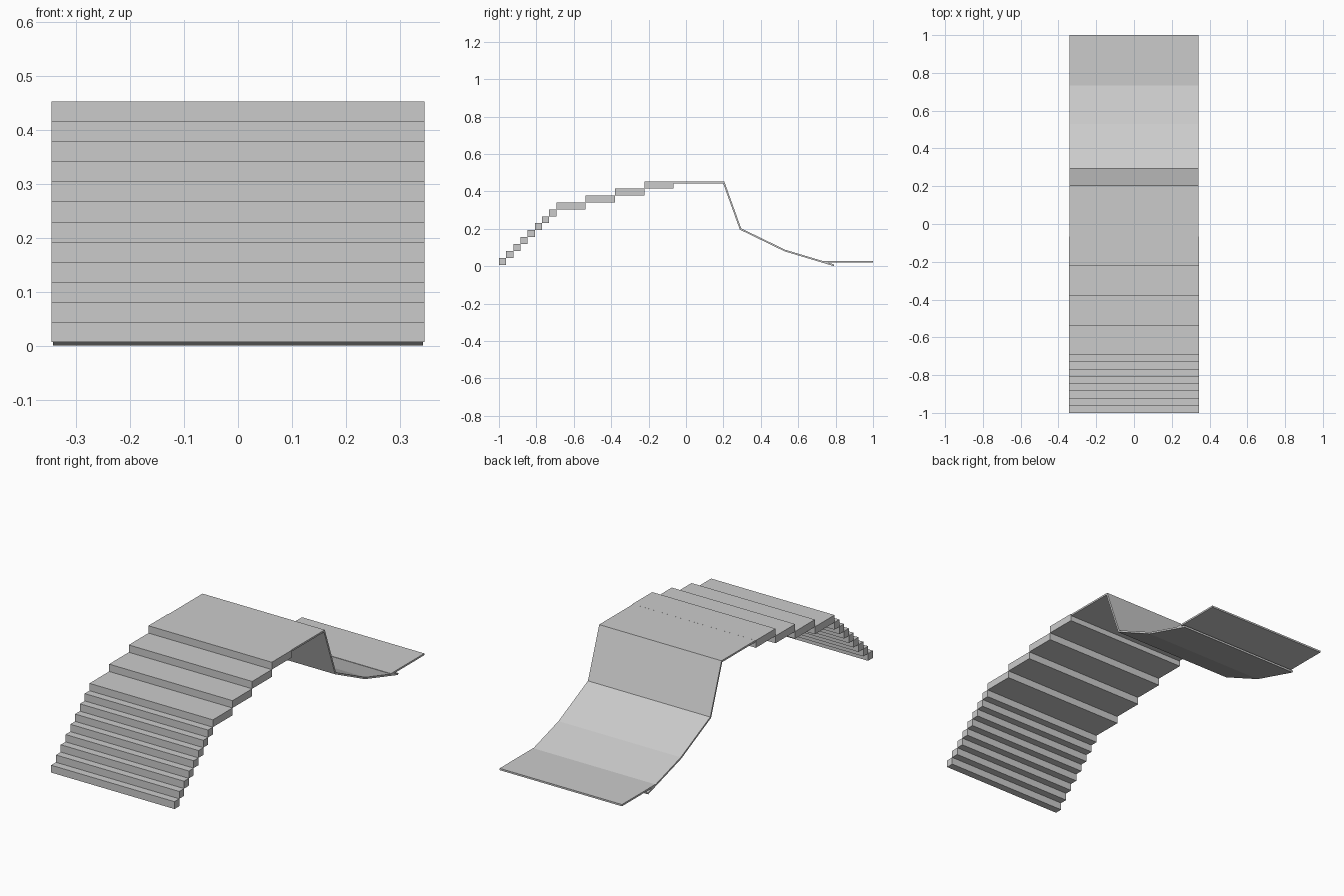
import bpy, bmesh
from mathutils import Vector

if "Cube" in bpy.data.objects:
    bpy.data.objects.remove(bpy.data.objects["Cube"])

STEP_HALF, SLAB_HALF = 0.345, 0.342
RISE, BASE, THICK = 0.0371, 0.007, 0.009


def extrude_profile(name, pts, half):
    """Extrude a closed (y, z) outline across x, centred on x = 0."""
    bm = bmesh.new()
    face = bm.faces.new([bm.verts.new((-half, y, z)) for y, z in pts])
    ext = bmesh.ops.extrude_face_region(bm, geom=[face])
    verts = [v for v in ext["geom"] if isinstance(v, bmesh.types.BMVert)]
    bmesh.ops.translate(bm, verts=verts, vec=(2 * half, 0, 0))
    bmesh.ops.recalc_face_normals(bm, faces=bm.faces)
    mesh = bpy.data.meshes.new(name)
    bm.to_mesh(mesh)
    bm.free()
    obj = bpy.data.objects.new(name, mesh)
    bpy.context.collection.objects.link(obj)
    return obj


def sheet(name, top, half):
    """Thin bent sheet: top path plus a mitred offset path underneath."""
    p = [Vector(q) for q in top]
    normals = []
    for a, b in zip(p, p[1:]):
        d = (b - a).normalized()
        normals.append(Vector((d.y, -d.x)))
    under = []
    for i, q in enumerate(p):
        n0, n1 = normals[max(i - 1, 0)], normals[min(i, len(normals) - 1)]
        m = (n0 + n1).normalized()
        under.append(q + m * (THICK / m.dot(n0)))
    return extrude_profile(name, [tuple(q) for q in p + under[::-1]], half)


# Stairs: eight narrow treads, then four deep ones
y = -1.0
for i in range(12):
    depth = 0.0383 if i < 8 else 0.157
    z = BASE + i * RISE
    extrude_profile(f"step_{i + 1}",
                    [(y, z), (y + depth, z), (y + depth, z + RISE), (y, z + RISE)],
                    STEP_HALF)
    y += depth

# Top platform bending down into the slide
sheet("platform_and_slide",
      [(y, 0.452), (0.205, 0.452), (0.295, 0.202), (0.53, 0.088), (0.793, 0.009)],
      SLAB_HALF)

# Flat run-out at the bottom of the slide
sheet("landing", [(0.733, 0.029), (1.0, 0.029)], SLAB_HALF)
